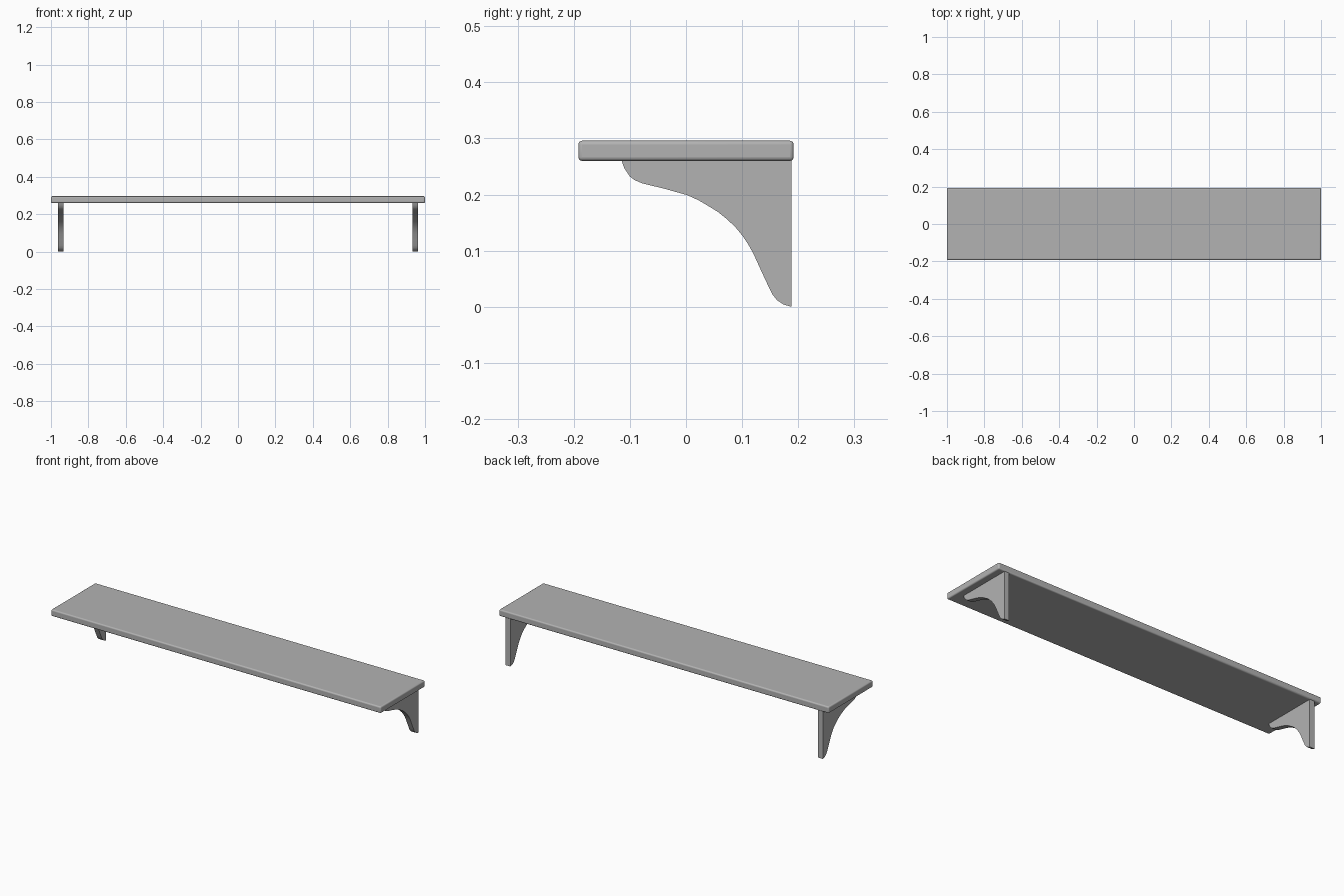
import bpy, bmesh

if "Cube" in bpy.data.objects:
    bpy.data.objects.remove(bpy.data.objects["Cube"])

# Darker grey for all parts
grey = bpy.data.materials.new("dark_grey")
grey.diffuse_color = (0.45, 0.45, 0.45, 1)
grey.use_nodes = True
grey.node_tree.nodes["Principled BSDF"].inputs["Base Color"].default_value = grey.diffuse_color

# Shelf board with softly rounded edges
bpy.ops.mesh.primitive_cube_add(size=1, location=(0, 0, 0.278))
board = bpy.context.object
board.name = "shelf_board"
board.scale = (2.0, 0.384, 0.036)
bpy.ops.object.transform_apply(location=False, rotation=False, scale=True)
board.data.materials.append(grey)
bev = board.modifiers.new("rounded_edges", "BEVEL")
bev.width = 0.007
bev.segments = 4
bpy.ops.object.shade_smooth_by_angle()

# Curved underside of the bracket as (y, z), front to back
CURVE = [(-0.115, 0.261), (-0.110, 0.247), (-0.100, 0.232), (-0.092, 0.226),
         (-0.078, 0.220), (-0.037, 0.210), (0.002, 0.199), (0.022, 0.190),
         (0.039, 0.180), (0.057, 0.169), (0.073, 0.156), (0.088, 0.142),
         (0.101, 0.126), (0.111, 0.111), (0.120, 0.095), (0.135, 0.062),
         (0.148, 0.034), (0.154, 0.022), (0.162, 0.012), (0.174, 0.004),
         (0.188, 0.0)]
THICKNESS = 0.029


def bracket(name, x):
    """Extrude the bracket profile along x, centred on x."""
    bm = bmesh.new()
    outline = CURVE + [(0.188, 0.261)]
    face = bm.faces.new([bm.verts.new((x - THICKNESS / 2, y, z)) for y, z in outline])
    ext = bmesh.ops.extrude_face_region(bm, geom=[face])
    verts = [v for v in ext["geom"] if isinstance(v, bmesh.types.BMVert)]
    bmesh.ops.translate(bm, verts=verts, vec=(THICKNESS, 0, 0))
    bmesh.ops.recalc_face_normals(bm, faces=bm.faces)
    mesh = bpy.data.meshes.new(name)
    bm.to_mesh(mesh)
    bm.free()
    mesh.materials.append(grey)
    ob = bpy.data.objects.new(name, mesh)
    bpy.context.collection.objects.link(ob)
    bpy.ops.object.select_all(action="DESELECT")
    ob.select_set(True)
    bpy.context.view_layer.objects.active = ob
    bpy.ops.object.shade_smooth_by_angle()


# Pair of wall brackets
for side, x in (("left", -0.947), ("right", 0.947)):
    bracket(side + "_bracket", x)
